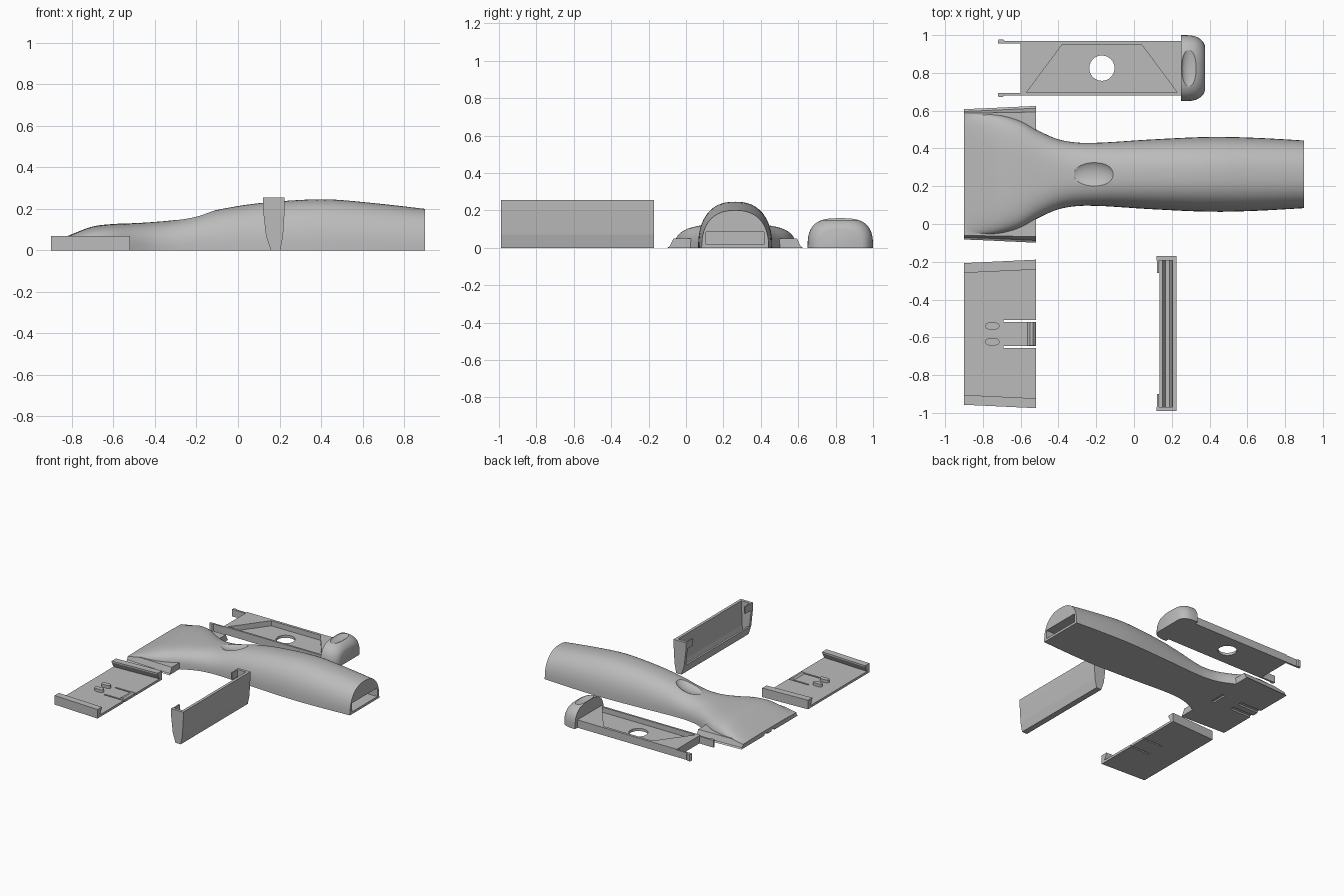
import bpy, bmesh, math
from mathutils import Matrix

if "Cube" in bpy.data.objects:
    bpy.data.objects.remove(bpy.data.objects["Cube"])

grey = bpy.data.materials.new("plain grey")
grey.diffuse_color = (0.5, 0.5, 0.5, 1)
grey.use_nodes = True
grey.node_tree.nodes["Principled BSDF"].inputs["Base Color"].default_value = grey.diffuse_color
CY = 0.263  # centre line of the handle


def finish(name, bm, smooth=None):
    bmesh.ops.recalc_face_normals(bm, faces=bm.faces)
    me = bpy.data.meshes.new(name)
    bm.to_mesh(me)
    bm.free()
    me.materials.append(grey)
    ob = bpy.data.objects.new(name, me)
    bpy.context.collection.objects.link(ob)
    if smooth:
        shade(ob, smooth)
    return ob


def shade(ob, deg):
    bpy.ops.object.select_all(action='DESELECT')
    ob.select_set(True)
    bpy.context.view_layer.objects.active = ob
    bpy.ops.object.shade_smooth_by_angle(angle=math.radians(deg))


def loft(name, rings, smooth=None):
    """Skin closed rings of equal length and cap both ends."""
    bm = bmesh.new()
    vs = [[bm.verts.new(p) for p in r] for r in rings]
    n = len(vs[0])
    for a, b in zip(vs, vs[1:]):
        for i in range(n):
            j = (i + 1) % n
            bm.faces.new((a[i], a[j], b[j], b[i]))
    bm.faces.new(vs[0])
    bm.faces.new(vs[-1][::-1])
    return finish(name, bm, smooth)


def box(name, x0, x1, y0, y1, z0, z1):
    return loft(name, [[(x, y0, z0), (x, y1, z0), (x, y1, z1), (x, y0, z1)] for x in (x0, x1)])


def prism(name, pts, z0, z1):
    return loft(name, [[(x, y, z) for x, y in pts] for z in (z0, z1)])


def prism_y(name, pts, y0, y1):
    return loft(name, [[(x, y, z) for x, z in pts] for y in (y0, y1)])


def ellipsoid(name, loc, radii, tilt=0):
    bm = bmesh.new()
    bmesh.ops.create_uvsphere(bm, u_segments=40, v_segments=24, radius=1)
    m = Matrix.Translation(loc) @ Matrix.Rotation(tilt, 4, 'Y') @ Matrix.Diagonal((*radii, 1))
    bmesh.ops.transform(bm, matrix=m, verts=bm.verts)
    return finish(name, bm)


def pill(name, cx, cy, length, width, z0, z1):
    r, half = width / 2, (length - width) / 2
    pts = []
    for i in range(16):
        a = -math.pi / 2 + math.pi * (i if i < 8 else i - 1) / 7 if i < 8 else math.pi / 2 + math.pi * (i - 8) / 7
        pts.append((cx + (half if i < 8 else -half) + r * math.cos(a), cy + r * math.sin(a)))
    return prism(name, pts, z0, z1)


def combine(ob, other, op='DIFFERENCE'):
    md = ob.modifiers.new("bool", 'BOOLEAN')
    md.operation, md.object, md.solver = op, other, 'EXACT'
    bpy.ops.object.select_all(action='DESELECT')
    bpy.context.view_layer.objects.active = ob
    ob.select_set(True)
    bpy.ops.object.modifier_apply(modifier=md.name)
    bpy.data.objects.remove(other)


def arch(x, cy, half, height, e, n=32):
    """Flat-bottomed arch; a smaller exponent is boxier."""
    out = []
    for i in range(n + 1):
        a = math.pi * i / n
        c, s = math.cos(a), max(math.sin(a), 0)
        out.append((x, cy + half * math.copysign(abs(c) ** e, c), height * s ** e))
    return out


def smooth_rows(rows, steps=4):
    """Catmull-Rom through a few station rows."""
    out = []
    for k in range(len(rows) - 1):
        p = [rows[max(0, min(len(rows) - 1, k + d))] for d in (-1, 0, 1, 2)]
        for s in range(steps):
            t = s / steps
            out.append([b + t * (c - a) / 2 + t * t * (a - 2.5 * b + 2 * c - d / 2)
                        + t ** 3 * (1.5 * b - a / 2 - 1.5 * c + d / 2) for a, b, c, d in zip(*p)])
    return out + [rows[-1]]


# Handle body: station x, half width, height, arch exponent
stations = [(-0.9, .325, .035, .4), (-0.8, .324, .078, .45), (-0.7, .313, .115, .5),
            (-0.6, .283, .127, .55), (-0.5, .228, .131, .65), (-0.4, .185, .137, .75),
            (-0.3, .168, .147, .8), (-0.2, .167, .168, .8), (-0.1, .172, .195, .82),
            (0.1, .185, .227, .83), (0.4, .198, .246, .84), (0.65, .193, .228, .84),
            (0.9, .179, .2, .84)]
handle = loft("handle", [arch(x, CY, w, h, e) for x, w, h, e in smooth_rows(stations)])


# Dovetail foot under the wide head
def foot(x, base, top, z):
    side = [(base, 0), (base - .012, .008), (top, z)]
    return [(x, CY + w, h) for w, h in side] + [(x, CY - w, h) for w, h in side[::-1]]


combine(handle, loft("foot", [foot(-0.9, .345, .325, .032), foot(-0.8, .349, .325, .05),
                              foot(-0.52, .362, .33, .05)]), 'UNION')
combine(handle, ellipsoid("thumb_cutter", (-0.22, CY, .19), (.12, .08, .05), -0.22))
combine(handle, box("tray_slot_cutter", -0.1, 1, CY - .155, CY + .155, .018, .085))
for s in (-1, 1):
    combine(handle, box("groove_cutter", -1, -0.72, CY + s * .042 - .018, CY + s * .042 + .018, -.1, .012))
combine(handle, box("catch_cutter", -0.57, -0.545, CY - .065, CY + .065, -.1, .012))
shade(handle, 35)

# Sliding head cover: plate, undercut rails, spring tab and guide bumps
MY = -0.582
plate = loft("cover_plate", [[(x, MY - w, 0), (x, MY + w, 0), (x, MY + w, .018), (x, MY - w, .018)]
                             for x, w in ((-0.9, .374), (-0.52, .392))])
for s in (-1, 1):
    combine(plate, box("gap_cutter", -0.69, -0.4, MY + s * .069 - .006, MY + s * .069 + .006, -1, 1))
    loft("cover_rail", [[(x, MY + s * y, z) for y, z in
                         ((w, 0), (w, .07), (w - .052, .07), (w - .052, .06), (w - .03, .018), (w - .03, 0))]
                        for x, w in ((-0.9, .375), (-0.52, .393))])
    pill("guide_bump", -0.75, MY + s * .042, .075, .036, .016, .04)
prism_y("tab_ridge", [(-.565, .016), (-.55, .03), (-.535, .03), (-.52, .016)], MY - .062, MY + .062)

# Upright guard: open towards -x, with full end walls and a tapered bottom
ends = [(.158, 0), (.135, .07), (.12, .2), (.12, .255), (.225, .255), (.225, .2), (.217, .07), (.203, 0)]
for y0, y1 in ((-0.99, -0.968), (-0.192, -0.17)):
    prism_y("guard_end", ends, y0, y1)
prism_y("guard_wall", [(.158, 0), (.135, .07), (.15, .07), (.168, .025), (.188, .025), (.198, .07),
                       (.203, .255), (.225, .255), (.225, .2), (.217, .07), (.203, 0)], -0.97, -0.19)
for y0, y1 in ((-0.97, -0.9), (-0.26, -0.19)):
    box("guard_lip", .123, .132, y0, y1, .2, .255)

# Blade tray with trapezoid pocket, round hole and two clip arms
tray = box("tray", -0.6, .26, .68, .97, 0, .06)
combine(tray, prism("pocket_cutter", [(-.57, .695), (.23, .695), (.04, .95), (-.38, .95)], .02, .2))
hole = [(-.17 + .067 * math.cos(math.tau * i / 40), .825 + .067 * math.sin(math.tau * i / 40)) for i in range(40)]
combine(tray, prism("hole_cutter", hole, -.1, .2))
shade(tray, 30)
for s in (-1, 1):
    a, b, c = .825 + s * .145, .825 + s * .131, .825 + s * .153
    prism("clip_arm", [(-.59, a), (-.685, a), (-.695, c), (-.715, c), (-.72, a), (-.72, b), (-.59, b)], 0, .055)

# Rounded end cap with a finger scoop
cap_rows = [(.25, .175, .158), (.29, .174, .158), (.325, .168, .15), (.35, .155, .136), (.367, .138, .118), (.376, .118, .1)]
cap = loft("end_cap", [arch(x, .825, w, h, .68) for x, w, h in smooth_rows(cap_rows, 3)])
combine(cap, ellipsoid("scoop_cutter", (.295, .825, .168), (.045, .13, .03)))
shade(cap, 35)
